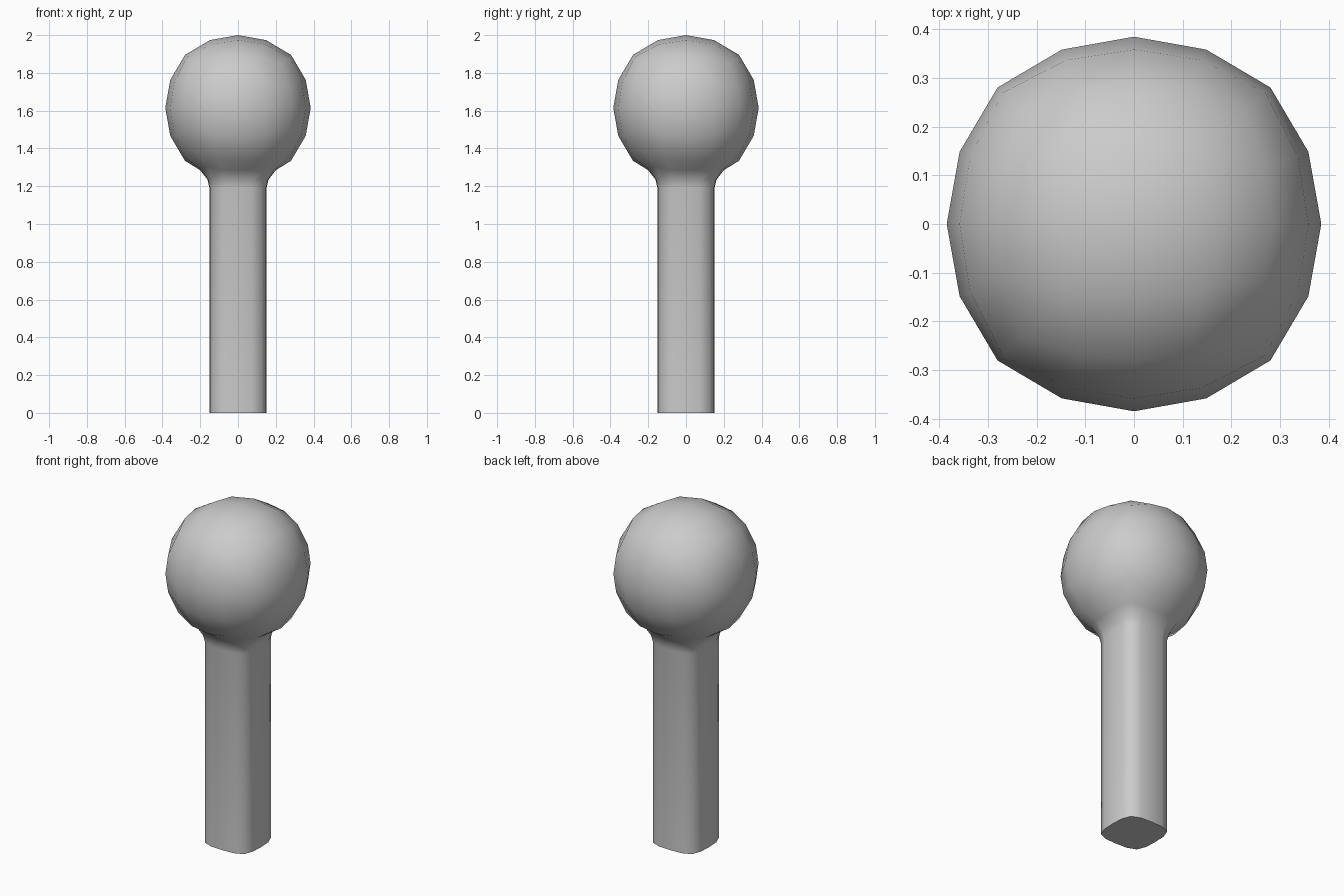
import bpy, bmesh, math
from mathutils import Vector

if "Cube" in bpy.data.objects:
    bpy.data.objects.remove(bpy.data.objects["Cube"])

CENTRE_Z = 1.615
bm = bmesh.new()

# Round head: cube with 4 x 4 faces per side, pushed out to a ball
bmesh.ops.create_cube(bm, size=2)
bmesh.ops.subdivide_edges(bm, edges=bm.edges[:], cuts=3, use_grid_fill=True)
for v in bm.verts:
    d = Vector([math.tan(c * math.pi / 4) for c in v.co]).normalized()
    spread = 1 - max(abs(c) for c in d)
    v.co = d * (0.385 + 0.04 * spread)
    v.co.z += CENTRE_Z

# Open the underside patch, where the neck begins
bm.normal_update()
under = []
for f in bm.faces:
    c = f.calc_center_median() - Vector((0, 0, CENTRE_Z))
    if -c.z > max(abs(c.x), abs(c.y)):
        under.append(f)
bmesh.ops.delete(bm, geom=under, context='FACES')


def shaft_point(x, y):
    """Rounded-square shaft section in the direction of a rim point."""
    ax, ay = abs(x), abs(y)
    ratio = min(ax, ay) / max(ax, ay)
    big, small = (0.151, 0) if ratio < 0.2 else (0.148, 0.072) if ratio < 0.7 else (0.127, 0.127)
    px, py = (big, small) if ax >= ay else (small, big)
    return math.copysign(px, x), math.copysign(py, y)


# Neck and shaft: extrude the rim down through a few rings
edges = [e for e in bm.edges if e.is_boundary]
rim_low = min(v.co.z for e in edges for v in e.verts)
prev_blend, prev_tilt = 0, 1
for blend, z, tilt in [(0.62, 1.285, 0.3), (0.92, 1.235, 0), (1, 1.19, 0), (1, 0, 0)]:
    geom = bmesh.ops.extrude_edge_only(bm, edges=edges)['geom']
    edges = [g for g in geom if isinstance(g, bmesh.types.BMEdge)]
    step = (blend - prev_blend) / (1 - prev_blend) if prev_blend < 1 else 1
    for v in [g for g in geom if isinstance(g, bmesh.types.BMVert)]:
        sx, sy = shaft_point(v.co.x, v.co.y)
        v.co.x += (sx - v.co.x) * step
        v.co.y += (sy - v.co.y) * step
        v.co.z = z + (v.co.z - rim_low) * tilt
    rim_low, prev_blend = z, blend

# Flat base
bmesh.ops.contextual_create(bm, geom=edges)
bmesh.ops.recalc_face_normals(bm, faces=bm.faces[:])

mesh = bpy.data.meshes.new("ball_post")
bm.to_mesh(mesh)
bm.free()
post = bpy.data.objects.new("ball_post", mesh)
bpy.context.collection.objects.link(post)
bpy.context.view_layer.objects.active = post
post.select_set(True)
bpy.ops.object.shade_smooth_by_angle(angle=math.radians(65))
